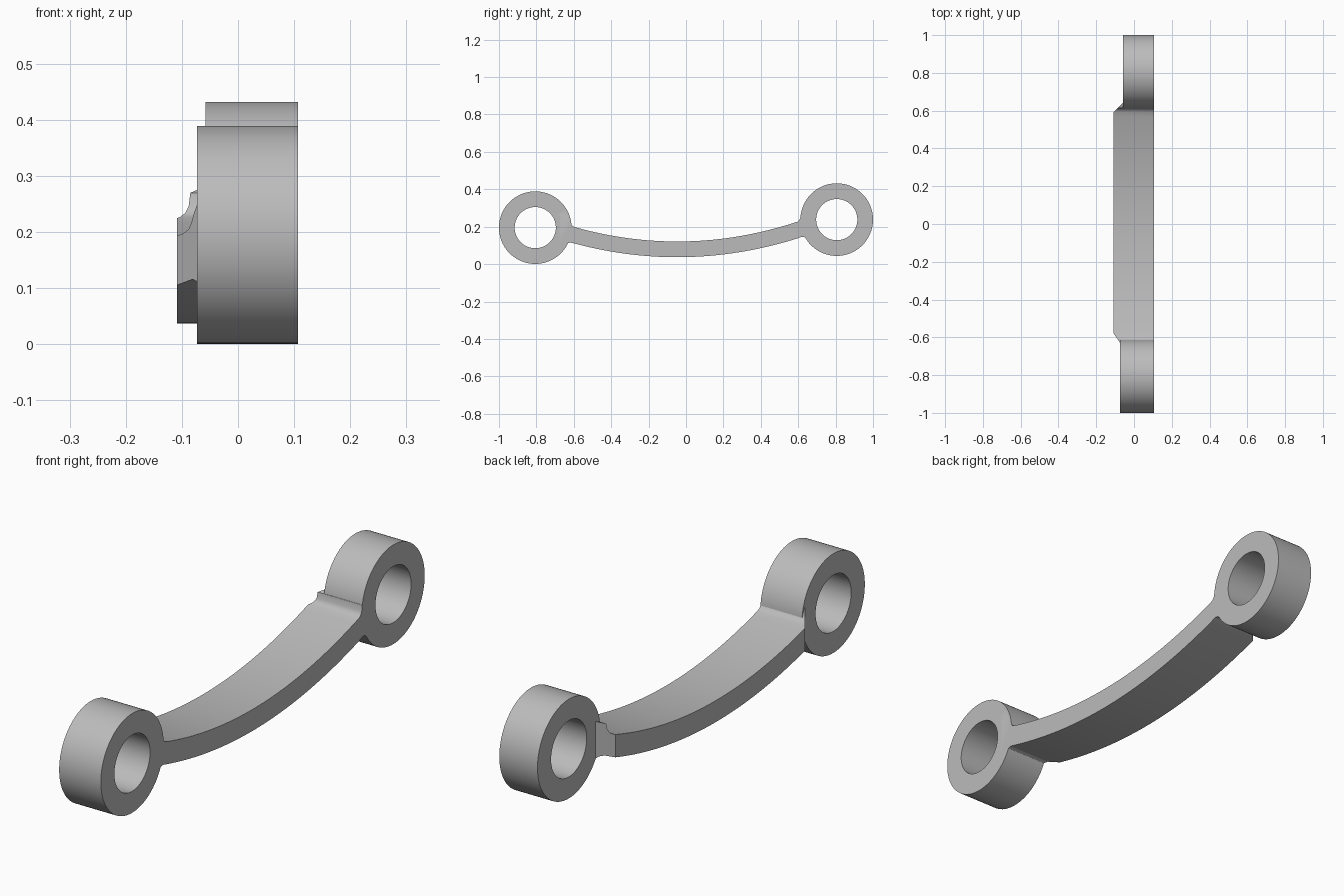
import bpy, bmesh, math
from mathutils import Vector

if "Cube" in bpy.data.objects:
    bpy.data.objects.remove(bpy.data.objects["Cube"])

grey = bpy.data.materials.new("plain grey")
grey.use_nodes = True
colour = (0.5, 0.5, 0.5, 1)
grey.diffuse_color = colour
grey.node_tree.nodes["Principled BSDF"].inputs["Base Color"].default_value = colour

RIGHT, LEFT = -0.109, 0.107
OUTER, INNER, SIDES = 0.194, 0.11, 96


def finish(bm, name):
    bmesh.ops.recalc_face_normals(bm, faces=bm.faces)
    mesh = bpy.data.meshes.new(name)
    bm.to_mesh(mesh)
    bm.free()
    mesh.materials.append(grey)
    ob = bpy.data.objects.new(name, mesh)
    bpy.context.collection.objects.link(ob)
    return ob


def ring(name, y, z, x0):
    """Round eye with a through hole along x."""
    bm = bmesh.new()
    section = [(x0, OUTER), (LEFT, OUTER), (LEFT, INNER), (x0, INNER)]
    loops = []
    for i in range(SIDES):
        a = 2 * math.pi * i / SIDES
        loops.append([bm.verts.new((x, y + r * math.cos(a), z + r * math.sin(a)))
                      for x, r in section])
    for i in range(SIDES):
        p, q = loops[i], loops[(i + 1) % SIDES]
        for k in range(4):
            m = (k + 1) % 4
            bm.faces.new((p[k], p[m], q[m], q[k]))
    return finish(bm, name)


def bow(y, a, c):
    return y, a * (y + 0.047) ** 2 + c


def arm():
    """Bowed bar with flared roots that run into the eyes."""
    n = 40
    ys = [-0.595 + 1.19 * i / n for i in range(n + 1)]
    top = [(-0.67, 0.27), (-0.632, 0.252), (-0.622, 0.234), (-0.615, 0.215), (-0.608, 0.205)]
    top += [bow(y, 0.256, 0.121) for y in ys]
    top += [(0.605, 0.234), (0.611, 0.246), (0.614, 0.27), (0.66, 0.29)]
    under = [(0.69, 0.13), (0.653, 0.122), (0.642, 0.136), (0.632, 0.144), (0.618, 0.146)]
    under += [bow(y, 0.243, 0.037) for y in reversed(ys)]
    under += [(-0.618, 0.116), (-0.63, 0.112), (-0.638, 0.103), (-0.645, 0.09), (-0.68, 0.1)]
    bm = bmesh.new()
    face = bm.faces.new([bm.verts.new((RIGHT, y, z)) for y, z in top + under])
    grown = bmesh.ops.extrude_face_region(bm, geom=[face])["geom"]
    bmesh.ops.translate(bm, vec=(LEFT - RIGHT, 0, 0),
                        verts=[v for v in grown if isinstance(v, bmesh.types.BMVert)])
    # slanted corners at both ends of the right side
    for y, normal in ((-0.578, (-0.052, -0.036, 0)), (0.59, (-0.044, 0.044, 0))):
        cut = bmesh.ops.bisect_plane(
            bm, geom=bm.verts[:] + bm.edges[:] + bm.faces[:],
            plane_co=(RIGHT, y, 0), plane_no=Vector(normal).normalized(), clear_outer=True)
        edges = [e for e in cut["geom_cut"] if isinstance(e, bmesh.types.BMEdge)]
        bmesh.ops.holes_fill(bm, edges=edges)
    return finish(bm, "link_arm")


link = arm()
eyes = [ring("front_eye", -0.806, 0.195, -0.073),
        ring("back_eye", 0.806, 0.238, -0.058)]

# join the eyes to the arm as one solid
bpy.context.view_layer.objects.active = link
link.select_set(True)
for eye in eyes:
    mod = link.modifiers.new("join", 'BOOLEAN')
    mod.operation, mod.solver, mod.object = 'UNION', 'EXACT', eye
    bpy.ops.object.modifier_apply(modifier=mod.name)
    bpy.data.objects.remove(eye)

bpy.ops.object.shade_smooth_by_angle(angle=math.radians(28))
